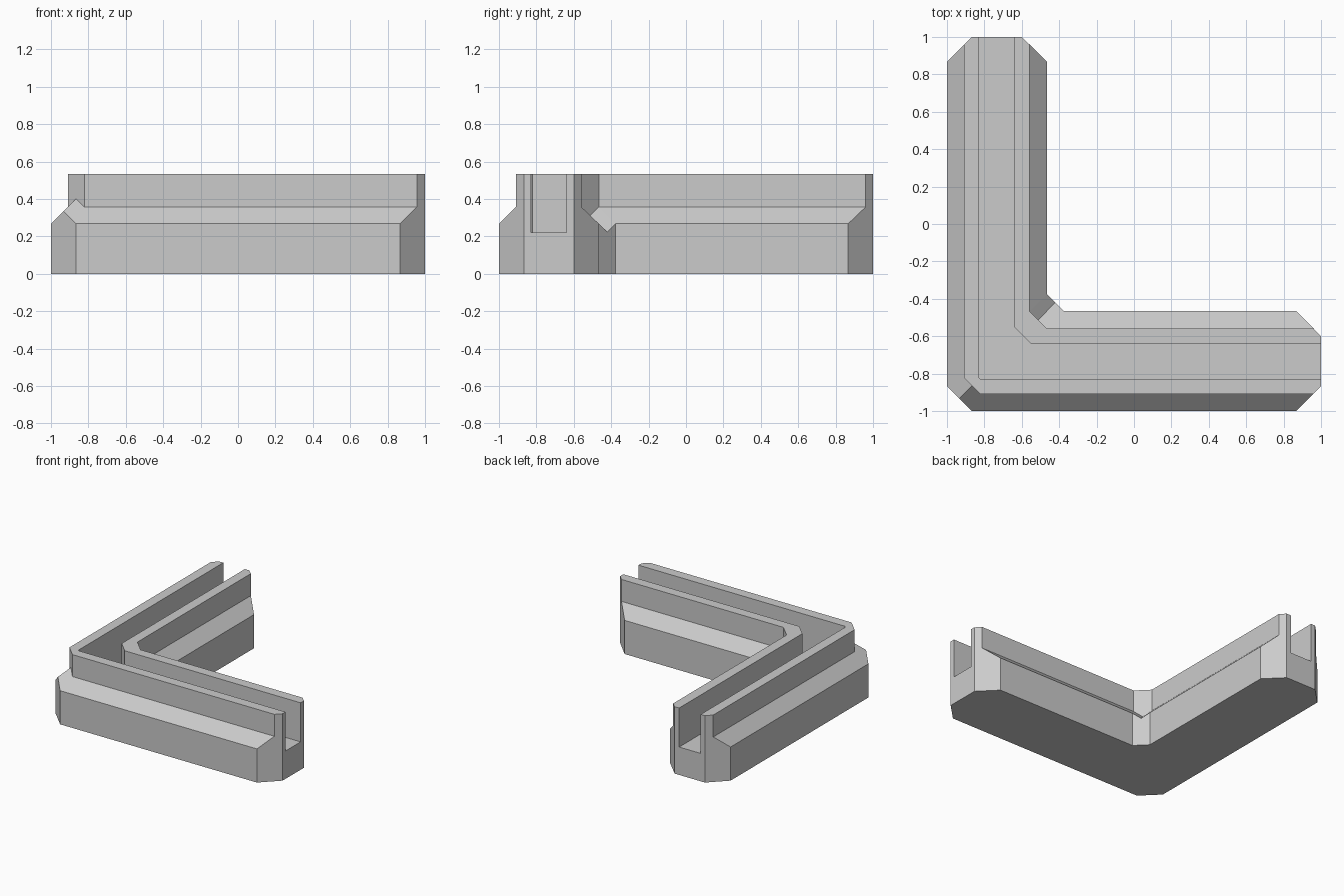
import bpy
import bmesh
import math

cube = bpy.data.objects.get("Cube")
if cube:
    bpy.data.objects.remove(cube, do_unlink=True)

grey = bpy.data.materials.new("light_grey")
grey.use_nodes = True
colour = (0.6, 0.6, 0.6, 1)
grey.diffuse_color = colour
grey.node_tree.nodes["Principled BSDF"].inputs["Base Color"].default_value = colour

# Cross-section of one arm: y, z, x where the corner chamfer starts, slope at the mitre
OUT, IN, FLAT = 1, -1, 0
profile = [
    (-1.0, 0, -0.867, FLAT),         # outer base
    (-1.0, 0.268, -0.867, OUT),
    (-0.91, 0.358, -0.822, OUT),     # outer wall
    (-0.91, 0.533, -0.822, FLAT),
    (-0.867, 0.533, -0.821, FLAT),
    (-0.83, 0.533, -0.82, FLAT),
    (-0.83, 0.222, -0.82, FLAT),     # channel floor
    (-0.64, 0.222, -0.55, FLAT),
    (-0.64, 0.533, -0.55, FLAT),     # inner wall
    (-0.6, 0.533, -0.508, FLAT),
    (-0.56, 0.533, -0.466, FLAT),
    (-0.56, 0.358, -0.466, IN),
    (-0.466, 0.268, -0.376, IN),     # inner base
    (-0.466, 0, -0.376, FLAT),
    (-0.6, 0, -0.508, FLAT),
    (-0.867, 0, -0.821, FLAT),
]


def rail_points(y, z, start, slope):
    """End, chamfer start and mitre point of one profile line."""
    end = min(1, 1.867 + y, 0.401 - y)
    mitre = (start + y) / 2
    return [(end, y, z), (start, y, z), (mitre, mitre, z + slope * (mitre - y))]


def add_arm(bm, swap):
    """Skin one arm up to the diagonal mitre, swapping x and y for its twin."""
    rails = [[bm.verts.new((y, x, z) if swap else (x, y, z))
              for x, y, z in rail_points(*row)] for row in profile]
    for a, b in zip(rails, rails[1:] + rails[:1]):
        for i in range(2):
            bm.faces.new((a[i], a[i + 1], b[i + 1], b[i]))
    # Chamfered end: two angled faces and the grooved end face
    ends = [rail[0] for rail in rails]
    bm.faces.new(ends[:5] + ends[-1:])
    bm.faces.new(ends[9:15])
    bm.faces.new(ends[4:10] + ends[14:])


# Corner channel: two arms welded along the diagonal
bm = bmesh.new()
for swap in (False, True):
    add_arm(bm, swap)
bmesh.ops.remove_doubles(bm, verts=bm.verts, dist=0.0005)
bmesh.ops.recalc_face_normals(bm, faces=bm.faces)
bmesh.ops.dissolve_limit(bm, angle_limit=math.radians(1), verts=bm.verts, edges=bm.edges)

mesh = bpy.data.meshes.new("corner_channel")
bm.to_mesh(mesh)
bm.free()
mesh.materials.append(grey)
channel = bpy.data.objects.new("corner_channel", mesh)
bpy.context.collection.objects.link(channel)
